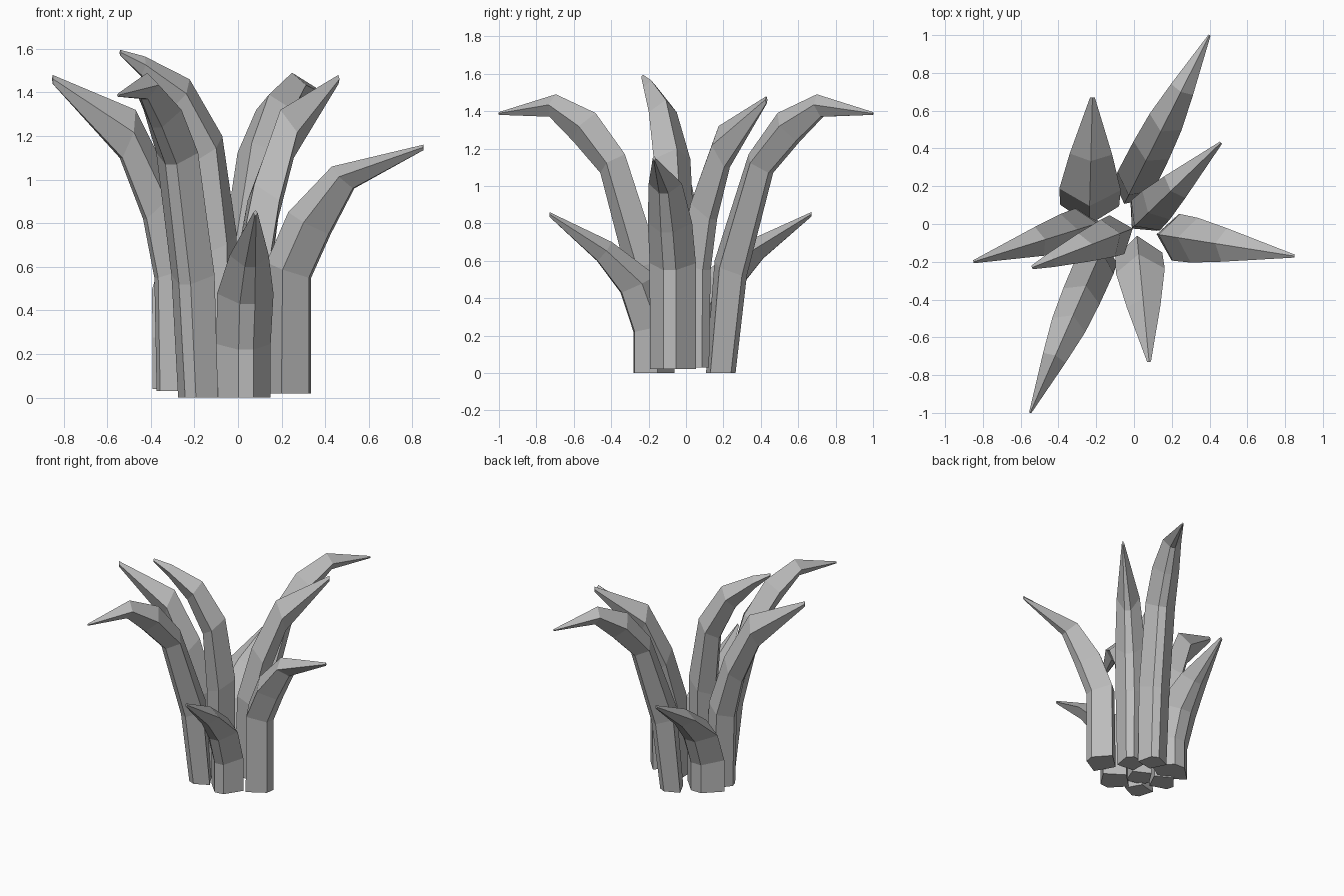
import bpy
import bmesh
from math import atan2, cos, sin, hypot

cube = bpy.data.objects.get("Cube")
if cube:
    bpy.data.objects.remove(cube)

gray = bpy.data.materials.new("leaf_gray")
gray.use_nodes = True
gray.diffuse_color = (0.5, 0.5, 0.5, 1)
gray.node_tree.nodes["Principled BSDF"].inputs["Base Color"].default_value = (0.5, 0.5, 0.5, 1)

# Five-sided leaf section: (inner-to-outer fraction, sideways fraction)
SECTION = [(0, 0), (0.47, 1), (1, 0.27), (1, -0.27), (0.47, -1)]

# Leaf rings: inner reach, inner height, outer reach, outer height, half width
ARCHED = [(-.08, 0, .08, 0, .1), (-.03, .6, .145, .52, .108), (.17, 1.17, .3, 1.07, .105),
          (.34, 1.39, .46, 1.24, .095), (.57, 1.49, .6, 1.37, .065), (.9, 1.395, .9, 1.38, .006)]
LEANING = [(-.1, .03, .1, .03, .1), (-.08, .62, .11, .55, .11), (.03, .98, .165, .82, .105),
           (.21, 1.32, .28, 1.1, .08), (.61, 1.48, .61, 1.44, .008)]
TALL = [(-.1, .02, .09, .02, .1), (-.1, .75, .09, .65, .11), (-.03, 1.2, .12, 1.08, .105),
        (.13, 1.46, .23, 1.32, .08), (.35, 1.565, .37, 1.48, .04), (.47, 1.595, .47, 1.57, .01)]
BROAD = [(-.1, .02, .11, .02, .125), (-.09, .62, .11, .55, .125), (.01, .85, .2, .75, .12),
         (.21, 1.06, .31, .96, .09), (.63, 1.16, .63, 1.135, .008)]
SHORT = [(-.1, 0, .12, 0, .125), (-.1, .27, .12, .22, .125), (0, .52, .19, .43, .13),
         (.24, .7, .32, .6, .09), (.58, .86, .58, .835, .01)]


def leaf(name, rings, base, tip, widen=1, lift=0):
    """Loft a tapering leaf from its base centre towards its tip."""
    dx, dy = tip[0] - base[0], tip[1] - base[1]
    angle, stretch = atan2(dy, dx), hypot(dx, dy) / rings[-1][0]
    bm = bmesh.new()
    loops = []
    for r_in, z_in, r_out, z_out, half in rings:
        loop = []
        for f, side in SECTION:
            r = (r_in + (r_out - r_in) * f) * stretch
            s = half * side * widen
            z = z_in + (z_out - z_in) * f
            z += lift * (1 - z / rings[-1][1])
            loop.append(bm.verts.new((base[0] + r * cos(angle) - s * sin(angle),
                                      base[1] + r * sin(angle) + s * cos(angle), z)))
        loops.append(loop)
    n = len(SECTION)
    for a, b in zip(loops, loops[1:]):
        for i in range(n):
            j = (i + 1) % n
            bm.faces.new((a[i], a[j], b[j], b[i]))
    bm.faces.new(loops[0])
    bm.faces.new(loops[-1])
    bmesh.ops.recalc_face_normals(bm, faces=bm.faces)
    mesh = bpy.data.meshes.new(name)
    bm.to_mesh(mesh)
    bm.free()
    mesh.materials.append(gray)
    bpy.context.collection.objects.link(bpy.data.objects.new(name, mesh))


# Ring of leaves fanning out of the clump
leaf("back_arched_leaf", ARCHED, (-.015, .18), (.4, 1.0))
leaf("front_arched_leaf", ARCHED, (-.185, -.17), (-.55, -1.0))
leaf("back_left_leaning_leaf", LEANING, (.055, .04), (.46, .43))
leaf("right_leaning_leaf", LEANING, (-.27, -.02), (-.85, -.2))
leaf("centre_tall_leaf", TALL, (-.1, -.06), (-.54, -.23))
leaf("left_broad_leaf", BROAD, (.22, -.07), (.85, -.17))
leaf("front_short_leaf", SHORT, (.025, -.16), (.08, -.73))
leaf("back_short_leaf", SHORT, (-.235, .095), (-.22, .67), widen=1.25, lift=.04)
